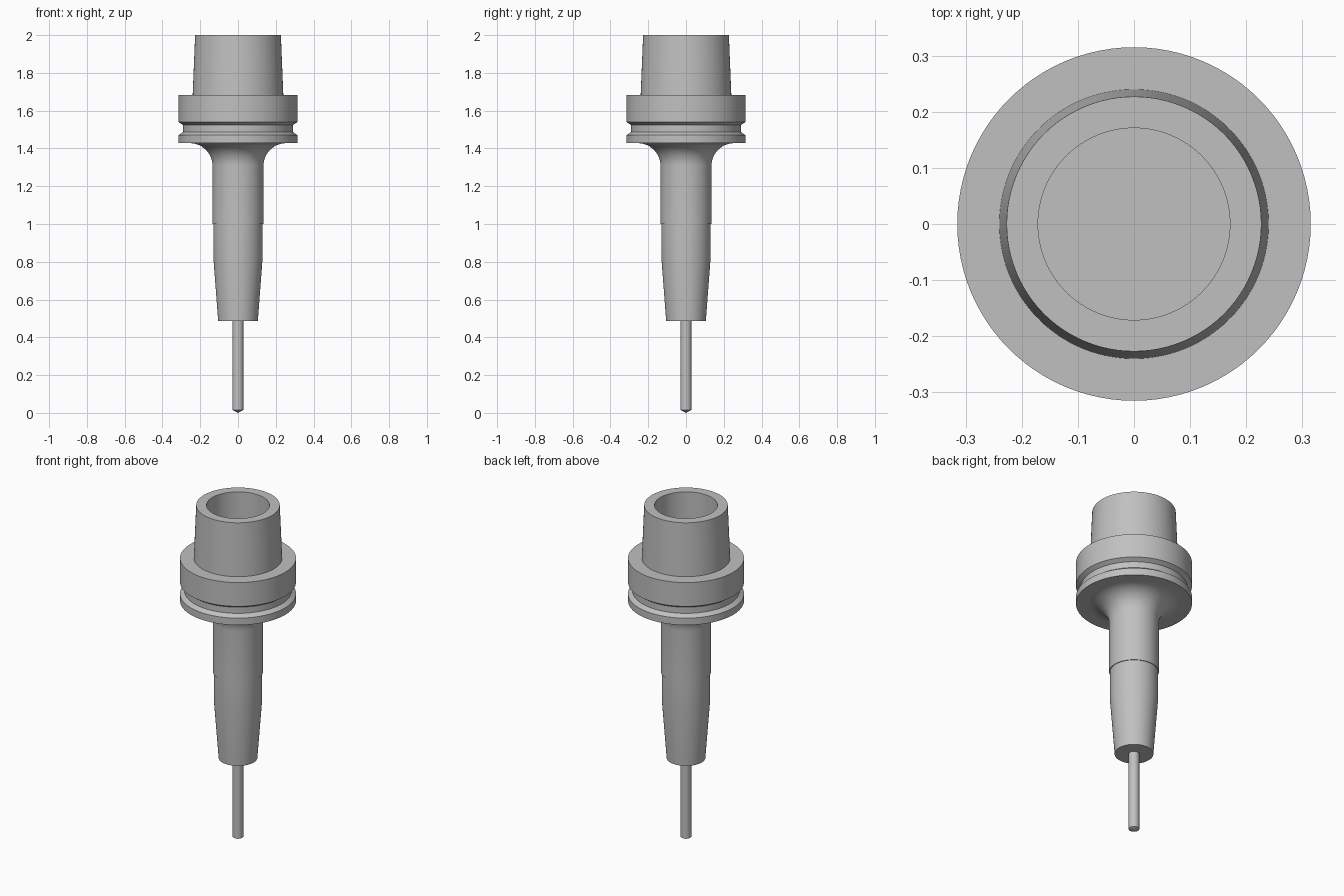
import bpy, bmesh, math

cube = bpy.data.objects.get("Cube")
if cube:
    bpy.data.objects.remove(cube, do_unlink=True)

SEGMENTS = 96

steel = bpy.data.materials.new("steel_grey")
steel.use_nodes = True
colour = (0.53, 0.53, 0.53, 1)
steel.diffuse_color = colour
steel.node_tree.nodes["Principled BSDF"].inputs["Base Color"].default_value = colour


def lathe(name, profile):
    """Spin a (radius, height) profile, listed bottom to top, round the z axis."""
    bm = bmesh.new()
    verts = [bm.verts.new((r, 0, z)) for r, z in profile]
    edges = [bm.edges.new(pair) for pair in zip(verts, verts[1:])]
    bmesh.ops.spin(bm, geom=verts + edges, cent=(0, 0, 0), axis=(0, 0, 1),
                   angle=math.tau, steps=SEGMENTS, use_merge=True)
    bmesh.ops.remove_doubles(bm, verts=bm.verts, dist=1e-5)
    bmesh.ops.recalc_face_normals(bm, faces=bm.faces)
    mesh = bpy.data.meshes.new(name)
    bm.to_mesh(mesh)
    bm.free()
    mesh.materials.append(steel)
    obj = bpy.data.objects.new(name, mesh)
    bpy.context.collection.objects.link(obj)
    bpy.ops.object.select_all(action="DESELECT")
    bpy.context.view_layer.objects.active = obj
    obj.select_set(True)
    bpy.ops.object.shade_smooth_by_angle(angle=math.radians(25))
    return obj


# Tapered nose and neck, with a slight step between them
nose = [(0, 0.486), (0.105, 0.486), (0.131, 0.83), (0.131, 1.0), (0.135, 1.0)]

# Concave fillet sweeping from the neck out to the flange underside
R = 0.12
base_z = 1.428
fillet = [(0.135 + R - R * math.cos(a), base_z - R + R * math.sin(a))
          for a in (math.pi / 2 * i / 12 for i in range(13))]

# Flange with its gripper groove
flange = [(0.315, base_z), (0.315, 1.47), (0.291, 1.487),
          (0.291, 1.524), (0.315, 1.54), (0.315, 1.683)]

# Hollow tapered shank
shank = [(0.24, 1.683), (0.227, 2.0), (0.171, 2.0), (0.171, 1.68), (0, 1.68)]

lathe("tool_holder", nose + fillet + flange + shank)

# Slim cutting tool with a shallow pointed tip
lathe("cutting_tool", [(0, 0), (0.029, 0.015), (0.029, 0.5), (0, 0.5)])
